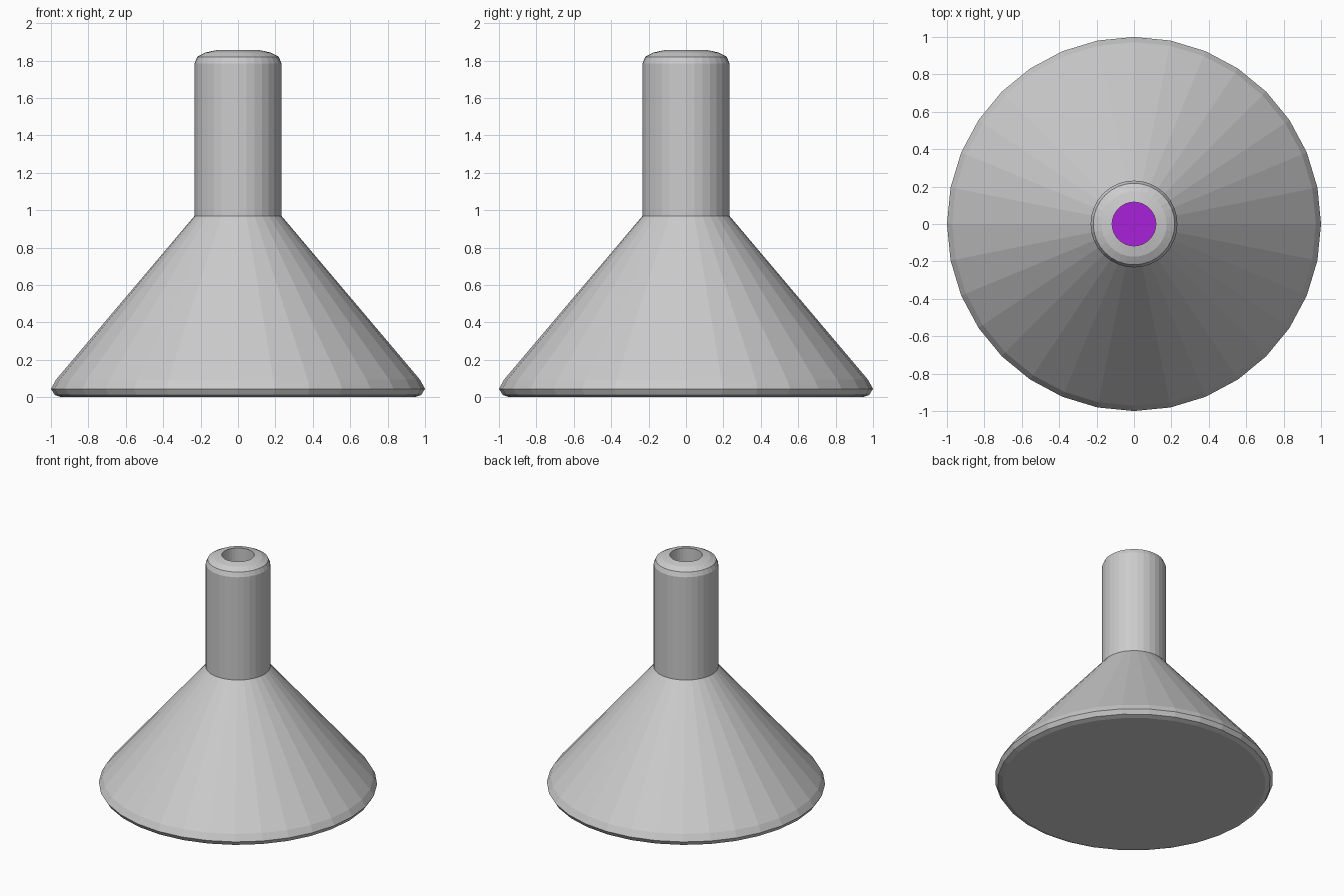
import bpy, bmesh, math

if "Cube" in bpy.data.objects:
    bpy.data.objects.remove(bpy.data.objects["Cube"])

SIDES = 32


def lathe(name, profile):
    """Spin an (r, z) profile around z; points with r = 0 become poles."""
    bm = bmesh.new()
    rings = []
    for r, z in profile:
        if r == 0:
            rings.append([bm.verts.new((0, 0, z))] * SIDES)
        else:
            rings.append([bm.verts.new((r * math.cos(2 * math.pi * i / SIDES),
                                        r * math.sin(2 * math.pi * i / SIDES), z))
                          for i in range(SIDES)])
    for a, b in zip(rings, rings[1:]):
        for i in range(SIDES):
            j = (i + 1) % SIDES
            bm.faces.new(list(dict.fromkeys((a[i], a[j], b[j], b[i]))))
    bmesh.ops.recalc_face_normals(bm, faces=bm.faces)
    mesh = bpy.data.meshes.new(name)
    bm.to_mesh(mesh)
    bm.free()
    obj = bpy.data.objects.new(name, mesh)
    bpy.context.collection.objects.link(obj)
    return obj


# Thick-walled conical flask: outside up, over the rounded lip, back down inside
lathe("flask", [
    (0, 0), (0.945, 0), (0.98, 0.012), (1.0, 0.045), (0.972, 0.095),
    (0.232, 0.97), (0.232, 1.785), (0.218, 1.82), (0.175, 1.843), (0.117, 1.855),
    (0.117, 0.93), (0.80, 0.12), (0, 0.12),
])

# Liquid filling the lower part of the flask, visible down the neck
liquid = lathe("liquid", [(0, 0.13), (0.775, 0.13), (0.375, 0.60), (0, 0.60)])
purple = bpy.data.materials.new("purple_liquid")
purple.diffuse_color = (0.40, 0.015, 0.70, 1)
purple.use_nodes = True
purple.node_tree.nodes["Principled BSDF"].inputs["Base Color"].default_value = purple.diffuse_color
liquid.data.materials.append(purple)
